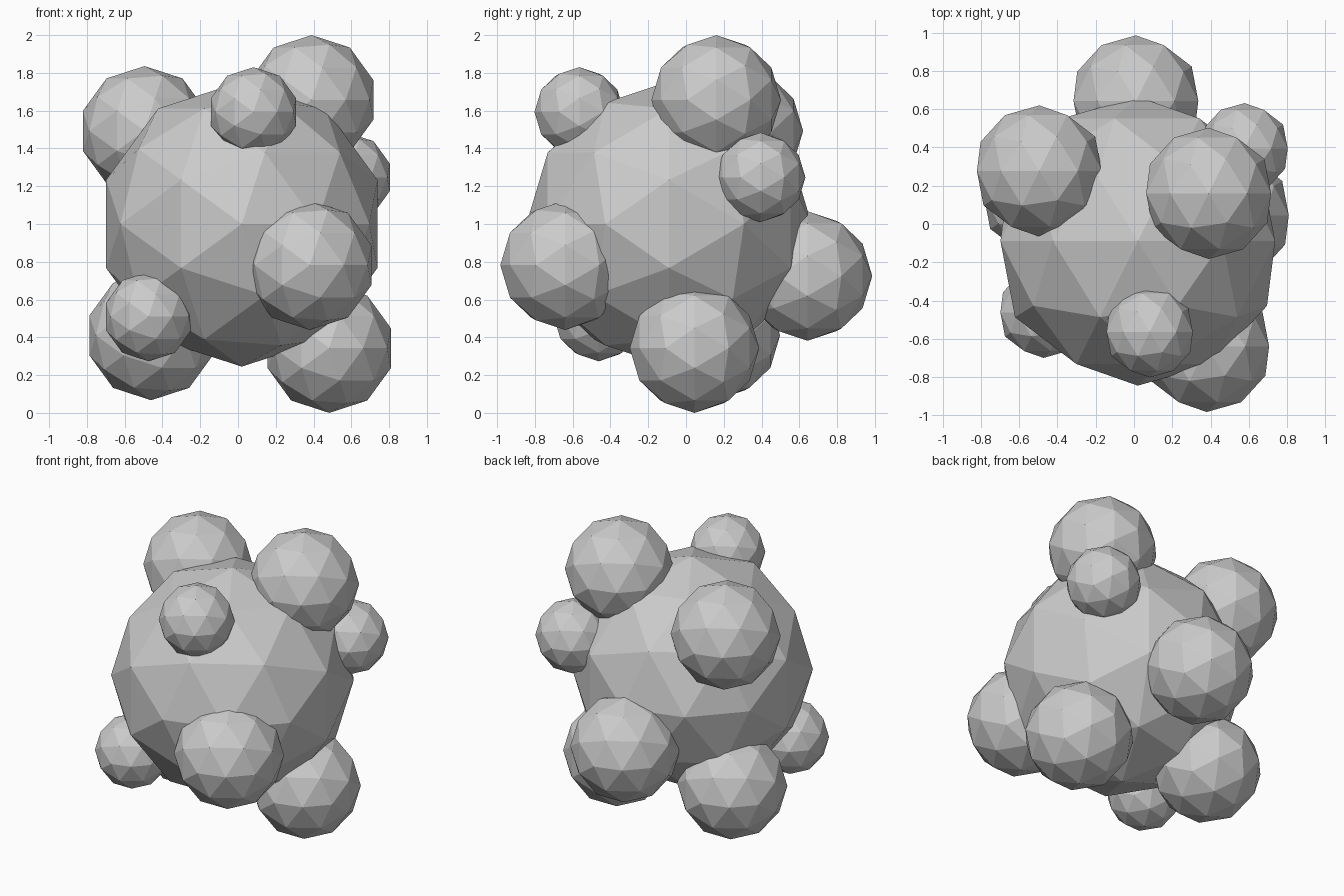
import bpy
from math import radians

if "Cube" in bpy.data.objects:
    bpy.data.objects.remove(bpy.data.objects["Cube"])

BIG, SMALL = 0.343, 0.237


def ball(name, centre, radius):
    # Flat-faced icosphere with its pole turned to the front
    bpy.ops.mesh.primitive_ico_sphere_add(
        subdivisions=2, radius=radius, location=centre,
        rotation=(radians(90), 0, 0))
    bpy.context.object.name = name


# Central body
ball("core", (0.02, -0.09, 1.0), 0.755)

# Large lumps around the body
for name, centre in {
    "lump_front": (0.38, -0.64, 0.782),
    "lump_top_right": (0.39, 0.16, 1.657),
    "lump_bottom_right": (0.483, 0.045, 0.343),
    "lump_bottom_left": (-0.46, 0.155, 0.41),
    "lump_top_left": (-0.495, 0.277, 1.493),
    "lump_back": (0.01, 0.643, 0.725),
}.items():
    ball(name, centre, BIG)

# Small lumps
for name, centre in {
    "small_lump_front_left": (-0.473, -0.463, 0.51),
    "small_lump_top": (0.082, -0.565, 1.593),
    "small_lump_right": (0.578, 0.395, 1.247),
}.items():
    ball(name, centre, SMALL)
